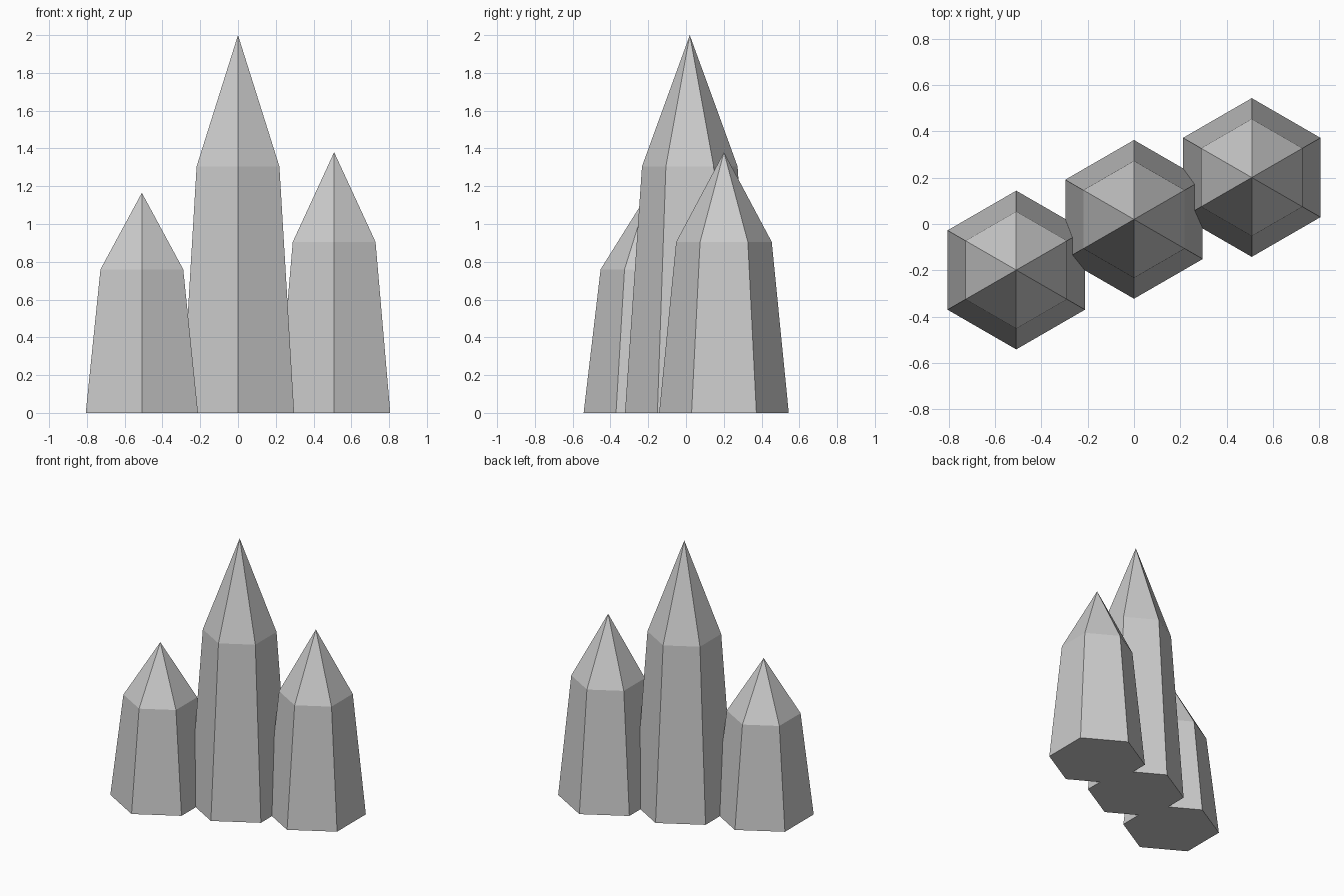
import bpy
import bmesh
from math import cos, sin, pi

cube = bpy.data.objects.get("Cube")
if cube:
    bpy.data.objects.remove(cube, do_unlink=True)

# Single stone colour
stone = bpy.data.materials.new("grey_crystal")
stone.use_nodes = True
GREY = (0.6, 0.6, 0.6, 1)
stone.diffuse_color = GREY
stone.node_tree.nodes["Principled BSDF"].inputs["Base Color"].default_value = GREY

SIDES = 6
BASE_RADIUS = 0.343
SHOULDER_RADIUS = 0.253


def crystal(name, x, y, shoulder, tip):
    """Tapered six-sided column with a pointed cap, one corner facing front."""
    bm = bmesh.new()

    def ring(radius, z):
        angles = [pi / 2 + 2 * pi * i / SIDES for i in range(SIDES)]
        return [bm.verts.new((radius * cos(a), radius * sin(a), z)) for a in angles]

    base = ring(BASE_RADIUS, 0)
    top = ring(SHOULDER_RADIUS, shoulder)
    apex = bm.verts.new((0, 0, tip))
    bm.faces.new(base[::-1])
    for i in range(SIDES):
        j = (i + 1) % SIDES
        bm.faces.new((base[i], base[j], top[j], top[i]))
        bm.faces.new((top[i], top[j], apex))
    mesh = bpy.data.meshes.new(name)
    bm.to_mesh(mesh)
    bm.free()
    mesh.materials.append(stone)
    obj = bpy.data.objects.new(name, mesh)
    obj.location = (x, y, 0)
    bpy.context.collection.objects.link(obj)


# Cluster of three crystals in a diagonal row
crystal("right_crystal", -0.509, -0.199, 0.76, 1.165)
crystal("middle_crystal", 0, 0.02, 1.305, 2)
crystal("left_crystal", 0.509, 0.201, 0.905, 1.38)
